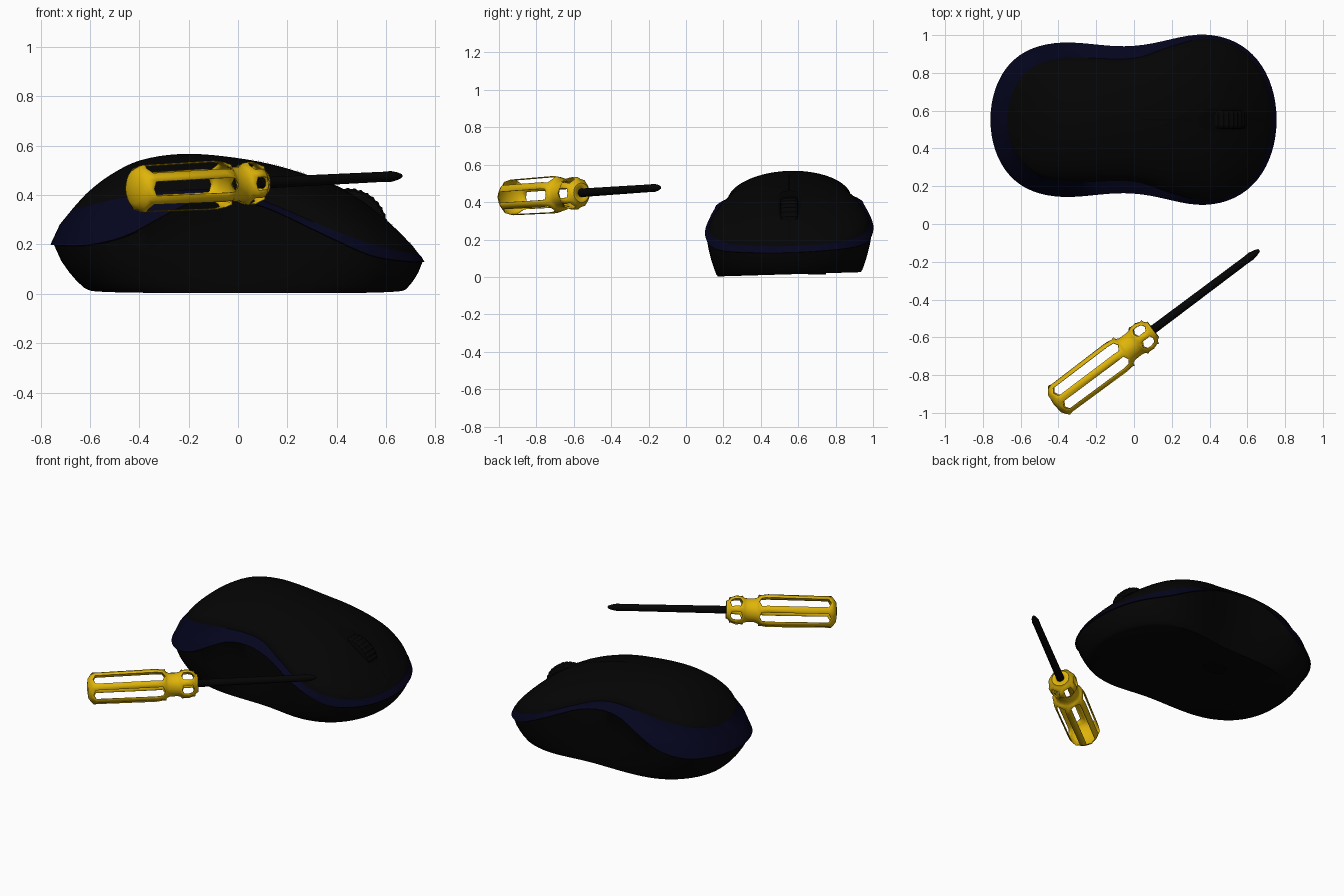
import bpy, bmesh, math
from mathutils import Vector, Matrix

if "Cube" in bpy.data.objects:
    bpy.data.objects.remove(bpy.data.objects["Cube"])


def material(name, r, g, b):
    m = bpy.data.materials.new(name)
    m.use_nodes = True
    m.diffuse_color = (r, g, b, 1)
    m.node_tree.nodes["Principled BSDF"].inputs["Base Color"].default_value = (r, g, b, 1)
    return m


BLACK = material("soft black", 0.0013, 0.0013, 0.0013)
NAVY = material("navy blue", 0.0013, 0.0013, 0.013)
YELLOW = material("amber yellow", 0.74, 0.46, 0.003)
SEAM = material("seam black", 0.0007, 0.0007, 0.0007)


def finish(bm, name, mats, angle=35):
    bmesh.ops.remove_doubles(bm, verts=bm.verts, dist=0.0005)
    bmesh.ops.recalc_face_normals(bm, faces=bm.faces)
    me = bpy.data.meshes.new(name)
    bm.to_mesh(me)
    bm.free()
    ob = bpy.data.objects.new(name, me)
    bpy.context.collection.objects.link(ob)
    for m in mats:
        me.materials.append(m)
    bpy.ops.object.select_all(action="DESELECT")
    ob.select_set(True)
    bpy.context.view_layer.objects.active = ob
    bpy.ops.object.shade_smooth_by_angle(angle=math.radians(angle))
    return ob


def curve(pts, x):
    """Smooth curve through (x, value) points."""
    if x <= pts[0][0]:
        return pts[0][1]
    if x >= pts[-1][0]:
        return pts[-1][1]
    i = max(k for k in range(len(pts) - 1) if pts[k][0] <= x)

    def slope(k):
        a, b = pts[max(k - 1, 0)], pts[min(k + 1, len(pts) - 1)]
        return (b[1] - a[1]) / (b[0] - a[0])
    (x0, y0), (x1, y1) = pts[i], pts[i + 1]
    d = x1 - x0
    t = (x - x0) / d
    return (y0 * (2*t**3 - 3*t*t + 1) + y1 * (3*t*t - 2*t**3)
            + d * slope(i) * (t**3 - 2*t*t + t) + d * slope(i + 1) * (t**3 - t*t))


# Mouse guide curves: ridge height, band edges, and half widths
RIDGE = [(-0.67, 0.345), (-0.61, 0.41), (-0.52, 0.48), (-0.4, 0.54), (-0.22, 0.567), (0, 0.55),
         (0.2, 0.508), (0.4, 0.435), (0.5, 0.378), (0.6, 0.3), (0.7, 0.202), (0.73, 0.165)]
BAND_TOP = [(-0.67, 0.345), (-0.5, 0.392), (-0.3, 0.422), (-0.15, 0.432), (0, 0.42),
            (0.15, 0.37), (0.4, 0.265), (0.6, 0.195), (0.73, 0.165)]
BAND_LOW = [(-0.76, 0.2), (-0.6, 0.21), (-0.45, 0.25), (-0.3, 0.33), (-0.18, 0.385), (-0.05, 0.395),
            (0.1, 0.367), (0.2, 0.325), (0.4, 0.23), (0.55, 0.165), (0.755, 0.13)]
OUTER_W = [(-1, 0.47), (-0.5, 0.425), (-0.13, 0.39), (0.1, 0.4), (0.5, 0.469), (1, 0.5)]
INNER_W = [(-1, 0.4), (-0.48, 0.34), (-0.05, 0.325), (0.24, 0.39), (0.52, 0.45), (1, 0.48)]
BASE_W = [(-1, 0.37), (0, 0.355), (0.5, 0.395), (1, 0.41)]
CY, N, CROWN = 0.552, 96, 1.15


def half_width(u, widths):
    return math.sqrt(max(0, 1 - abs(u) ** 3.7)) * curve(widths, u)


def ring(xa, xb, widths, height):
    pts = []
    for i in range(N):
        a = 2 * math.pi * i / N
        u = -math.cos(a)
        x = (xa + xb) / 2 + u * (xb - xa) / 2
        y = math.copysign(half_width(u, widths), math.sin(a))
        pts.append(Vector((x, y, height(x))))
    return pts


def roll(p):
    """Moves a point to the mouse's place, with its slight sideways roll."""
    return Vector((p[0], p[1] + CY, p[2] + 0.03 * p[1]))


def mix(a, b, lateral, vertical):
    return [Vector((p.x + (q.x - p.x) * lateral, p.y + (q.y - p.y) * lateral,
                    p.z + (q.z - p.z) * vertical)) for p, q in zip(a, b)]


# Mouse body: base, wall, coloured band and domed cover as stacked rings
base = ring(-0.6, 0.67, BASE_W, lambda x: 0.014)
outer = ring(-0.76, 0.755, OUTER_W, lambda x: curve(BAND_LOW, x))
inner = ring(-0.67, 0.73, INNER_W, lambda x: curve(BAND_TOP, x))
lip = mix(outer, base, 0.09, 0.01)
band_mid = mix(outer, inner, 0.42, 0.56)
rings = [base] + [mix(lip, base, a, b) for a, b in
                  ((0.85, 0.95), (0.64, 0.8), (0.42, 0.6), (0.2, 0.35))]
rings += [lip, outer, band_mid, inner]
band_rows = (len(rings) - 3, len(rings) - 2)
STEPS = 12
for k in range(1, STEPS + 1):
    a = math.pi / 2 * k / STEPS
    rings.append([Vector((p.x, p.y * math.cos(a),
                          p.z + (curve(RIDGE, p.x) - p.z) * math.sin(a) ** CROWN)) for p in inner])
bm = bmesh.new()
rows = [[bm.verts.new(roll(p)) for p in r] for r in rings]
bm.faces.new(rows[0])
for j in range(len(rows) - 1):
    for i in range(N):
        k = (i + 1) % N
        f = bm.faces.new((rows[j][i], rows[j][k], rows[j + 1][k], rows[j + 1][i]))
        f.material_index = 1 if j in band_rows else 0
finish(bm, "mouse_body", [BLACK, NAVY])


def cover_point(x, y, lift=0.003):
    w = half_width((x - 0.03) / 0.7, INNER_W)
    low = curve(BAND_TOP, x)
    z = low + (curve(RIDGE, x) - low) * max(0, 1 - (y / w) ** 2) ** (CROWN / 2)
    return roll((x, y, z + lift))


# Seams along the cover and the recess around the wheel
def cover_strip(name, xa, xb, width):
    bm = bmesh.new()
    n = 24
    pairs = []
    for i in range(n + 1):
        x = xa + (xb - xa) * i / n
        w = width(2 * i / n - 1)
        pairs.append([bm.verts.new(cover_point(x, s * w)) for s in (-1, 0, 1)])
    for p, q in zip(pairs, pairs[1:]):
        for s in (0, 1):
            bm.faces.new((p[s], q[s], q[s + 1], p[s + 1]))
    finish(bm, name, [SEAM])


cover_strip("rear_seam", 0.04, 0.34, lambda u: 0.004)
cover_strip("front_seam", 0.6, 0.715, lambda u: 0.004)
cover_strip("wheel_recess", 0.34, 0.61, lambda u: 0.062 * (1.001 - u ** 4) ** 0.5)

# Scroll wheel with ridges across the tread
bm = bmesh.new()
teeth = 36
loops = []
for y, drop in ((-0.05, 0.03), (-0.045, 0.008), (-0.03, 0), (0.03, 0), (0.045, 0.008), (0.05, 0.03)):
    loop = []
    for i in range(teeth * 2):
        a = math.pi * i / teeth
        r = 0.162 - drop - (0.005 if i % 2 else 0)
        loop.append(bm.verts.new(roll((0.445 + r * math.cos(a), y, 0.267 + r * math.sin(a)))))
    loops.append(loop)
for p, q in zip(loops, loops[1:]):
    for i in range(len(p)):
        k = (i + 1) % len(p)
        bm.faces.new((p[i], p[k], q[k], q[i]))
bm.faces.new(loops[0])
bm.faces.new(loops[-1])
finish(bm, "scroll_wheel", [BLACK], 25)

# Sensor window underneath
bm = bmesh.new()
bmesh.ops.create_cone(bm, cap_ends=True, segments=24, radius1=0.06, radius2=0.06, depth=0.008,
                      matrix=Matrix.Translation((-0.04, 0.7, 0.016)) @ Matrix.Diagonal((1.3, 0.8, 1, 1)))
finish(bm, "sensor_window", [SEAM])

# Screwdriver frame: distance runs from the tip back along the axis
TIP = Vector((0.664, -0.137, 0.478))
AXIS = Vector((-0.8, -0.6, -0.04))
SIDE = Vector((0.6, -0.8, 0))
UP = AXIS.cross(SIDE).normalized()


def along(t, r, a):
    return TIP + AXIS * t + (SIDE * math.cos(a) + UP * math.sin(a)) * r


def lathe(name, profile, mat, slots=(), push=None):
    """Six ribs around the axis, each four columns wide with its opening."""
    bm = bmesh.new()
    turns = [math.radians(90 + 60 * k + d) for k in range(6) for d in (0, 12, 30, 48)]
    rows = []
    for j, (t, r) in enumerate(profile):
        # the middle column of an opening is pushed out to point its end
        shift = push.get(j, 0) if push else 0
        rows.append([bm.verts.new(along(t + (shift if i % 4 == 2 else 0), r, a))
                     for i, a in enumerate(turns)])
    for j in range(len(rows) - 1):
        for i in range(len(turns)):
            if j in slots and i % 4 in (1, 2):
                continue
            k = (i + 1) % len(turns)
            bm.faces.new((rows[j][i], rows[j][k], rows[j + 1][k], rows[j + 1][i]))
    return finish(bm, name, [mat])


# Handle: hollow ribbed grip, neck and pierced collar
handle = [(0.703, 0.02), (0.703, 0.052), (0.718, 0.06), (0.734, 0.078), (0.76, 0.088), (0.788, 0.086),
          (0.81, 0.074), (0.83, 0.07), (0.875, 0.071), (0.892, 0.079), (0.911, 0.094), (0.95, 0.1),
          (1.31, 0.096), (1.338, 0.083), (1.356, 0.058), (1.362, 0.0)]
grip = lathe("screwdriver_handle", handle, YELLOW, slots=(3, 4, 10, 11),
             push={3: -0.01, 5: 0.012, 10: -0.015, 12: 0.015})
shell = grip.modifiers.new("wall", "SOLIDIFY")
shell.thickness = 0.004
shell.offset = -1

# Steel shaft with a slightly flared, pointed tip
shaft = [(0, 0), (0.003, 0.008), (0.025, 0.016), (0.055, 0.022), (0.09, 0.0205), (0.73, 0.023), (0.73, 0)]
lathe("screwdriver_shaft", shaft, BLACK)
